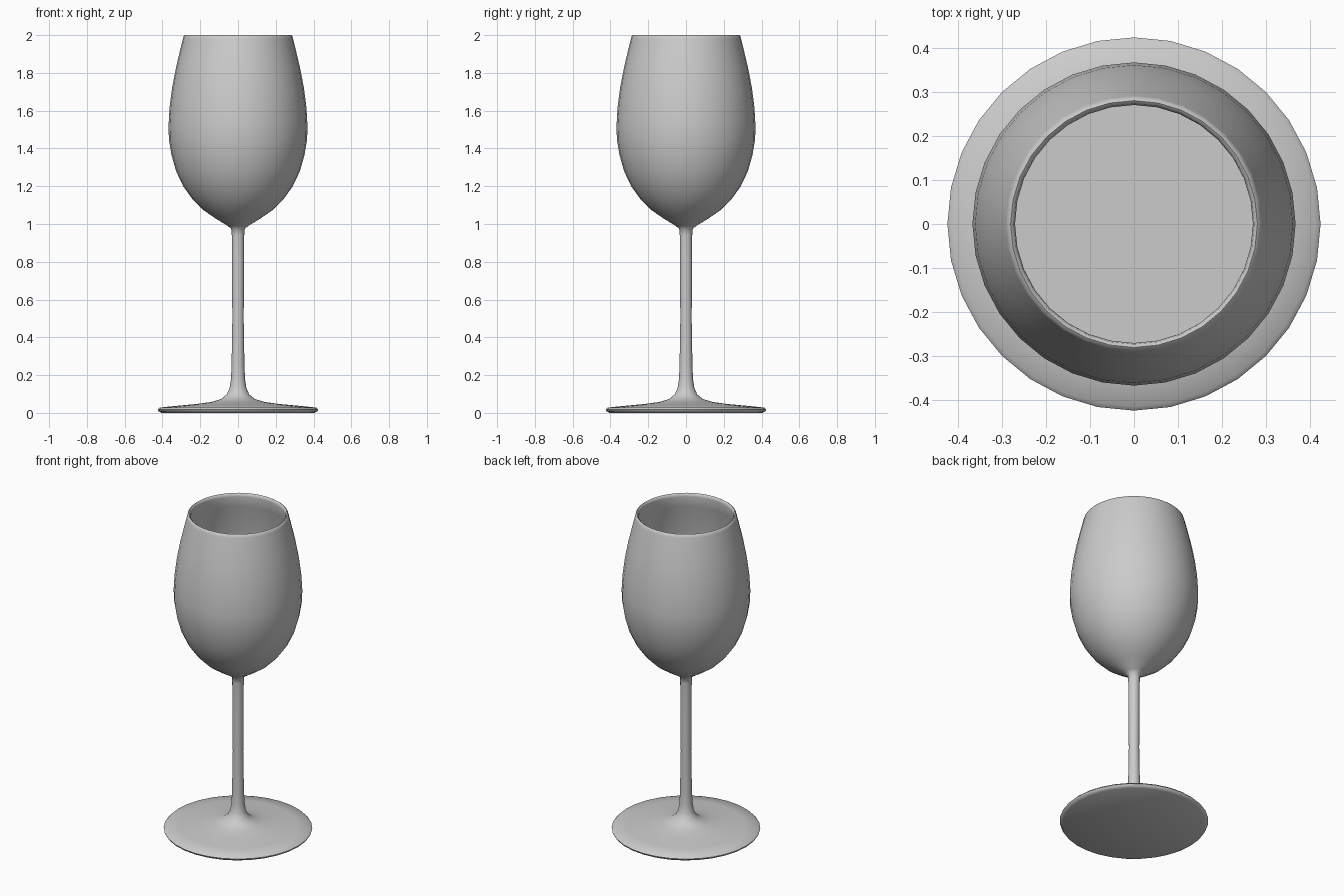
import bpy, bmesh, math

if "Cube" in bpy.data.objects:
    bpy.data.objects.remove(bpy.data.objects["Cube"])

SEGMENTS = 32

def lathe(name, profile, angle=40):
    """Spin an (r, z) profile running from axis to axis into a closed solid."""
    bm = bmesh.new()
    verts = [bm.verts.new((r, 0, z)) for r, z in profile]
    edges = [bm.edges.new(pair) for pair in zip(verts, verts[1:])]
    bmesh.ops.spin(bm, geom=verts + edges, cent=(0, 0, 0), axis=(0, 0, 1),
                   angle=2 * math.pi, steps=SEGMENTS, use_duplicate=False)
    bmesh.ops.remove_doubles(bm, verts=bm.verts, dist=1e-4)
    bmesh.ops.recalc_face_normals(bm, faces=bm.faces)
    mesh = bpy.data.meshes.new(name)
    bm.to_mesh(mesh)
    bm.free()
    obj = bpy.data.objects.new(name, mesh)
    bpy.context.collection.objects.link(obj)
    bpy.ops.object.select_all(action='DESELECT')
    obj.select_set(True)
    bpy.context.view_layer.objects.active = obj
    bpy.ops.object.shade_smooth_by_angle(angle=math.radians(angle))
    return obj

# Foot and stem, from the flat underside upwards
foot_stem = [(0, 0), (0.405, 0), (0.42, 0.008), (0.425, 0.018), (0.415, 0.028),
             (0.33, 0.037), (0.22, 0.047), (0.14, 0.058), (0.09, 0.073),
             (0.06, 0.097), (0.045, 0.13), (0.037, 0.18), (0.034, 0.26),
             (0.030, 0.5), (0.032, 0.75), (0.033, 0.94), (0.036, 0.975)]

# Outside of the bowl up to the rim
bowl_out = [(0.055, 0.99), (0.12, 1.03), (0.185, 1.075), (0.24, 1.13),
            (0.29, 1.2), (0.328, 1.28), (0.352, 1.365), (0.366, 1.45),
            (0.368, 1.52), (0.362, 1.62), (0.349, 1.72), (0.330, 1.82),
            (0.309, 1.91), (0.292, 1.98), (0.288, 1.995)]

# Rounded lip and inside of the bowl down to its bottom
rim = [(0.281, 2.0), (0.274, 1.995), (0.271, 1.98)]
bowl_in = [(0.288, 1.91), (0.310, 1.82), (0.329, 1.72), (0.342, 1.62),
           (0.348, 1.52), (0.346, 1.45), (0.332, 1.365), (0.308, 1.28),
           (0.270, 1.2), (0.220, 1.14), (0.165, 1.09), (0.10, 1.055), (0, 1.03)]
lathe("wine_glass", foot_stem + bowl_out + rim + bowl_in, 60)

# Drink filling the lower half of the bowl, with a flat surface
level = 1.45
drink = [(0, level)] + [(max(r - 0.002, 0), z + 0.001 * (z < level))
                        for r, z in bowl_in if z <= level]
lathe("drink", drink)
